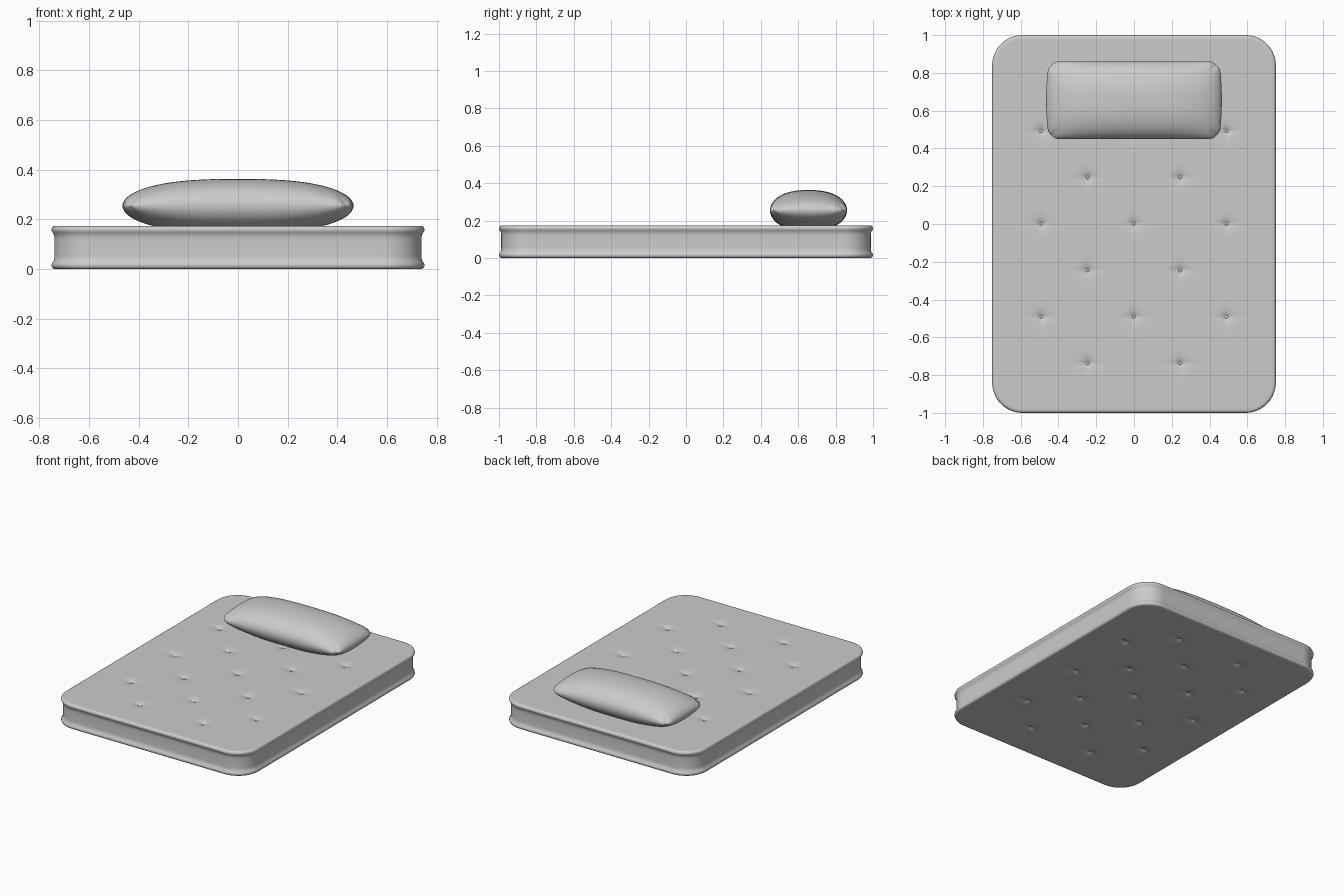
import bpy, bmesh, math
from math import exp, sin, pi

if "Cube" in bpy.data.objects:
    bpy.data.objects.remove(bpy.data.objects["Cube"])


def squash(x, y, hx, hy, r):
    """Round the corners of a rectangle; returns position and outward normal."""
    cx = max(-(hx - r), min(hx - r, x))
    cy = max(-(hy - r), min(hy - r, y))
    dx, dy = x - cx, y - cy
    n = math.hypot(dx, dy)
    if n < 1e-9:
        return x, y, 0, 0
    m = max(abs(dx), abs(dy)) / n
    return cx + dx * m, cy + dy * m, dx / n, dy / n


def shell(name, nx, ny, top, bottom, rings):
    """Top grid and bottom grid joined by rings around the border."""
    bm = bmesh.new()
    grids = []
    for fn in (top, bottom):
        grids.append([[bm.verts.new(fn(2 * i / nx - 1, 2 * j / ny - 1))
                       for j in range(ny + 1)] for i in range(nx + 1)])
    for g in grids:
        for i in range(nx):
            for j in range(ny):
                bm.faces.new((g[i][j], g[i + 1][j], g[i + 1][j + 1], g[i][j + 1]))
    border = ([(i, 0) for i in range(nx)] + [(nx, j) for j in range(ny)]
              + [(i, ny) for i in range(nx, 0, -1)] + [(0, j) for j in range(ny, 0, -1)])
    loops = [[grids[0][i][j] for i, j in border]]
    for fn in rings:
        loops.append([bm.verts.new(fn(2 * i / nx - 1, 2 * j / ny - 1)) for i, j in border])
    loops.append([grids[1][i][j] for i, j in border])
    n = len(border)
    for a, b in zip(loops, loops[1:]):
        for k in range(n):
            bm.faces.new((a[k], a[(k + 1) % n], b[(k + 1) % n], b[k]))
    bmesh.ops.remove_doubles(bm, verts=bm.verts, dist=1e-5)
    bmesh.ops.recalc_face_normals(bm, faces=bm.faces)
    me = bpy.data.meshes.new(name)
    bm.to_mesh(me)
    bm.free()
    for p in me.polygons:
        p.use_smooth = True
    ob = bpy.data.objects.new(name, me)
    bpy.context.collection.objects.link(ob)
    return ob


# Mattress: tufted on both faces, with a rolled rim at top and bottom
HX, HY, R, TOP = 0.735, 0.984, 0.145, 0.174
tufts = [(0.245 * i, 0.246 * j) for j in range(-3, 4) for i in range(-2, 3)
         if (i + j) % 2 == 0]


def dent(x, y):
    d = 0
    for tx, ty in tufts:
        u, v = abs(x - tx), abs(y - ty)
        if u < 0.16 and v < 0.16:
            d += 0.010 * exp(-math.hypot(u, v) / 0.02)
            d += 0.006 * exp(-v / 0.012) * max(0, 1 - u / 0.14) ** 2
            d += 0.006 * exp(-u / 0.012) * max(0, 1 - v / 0.10) ** 2
    return d


def face(z, s):
    def fn(u, v):
        x, y = squash(u * HX, v * HY, HX, HY, R)[:2]
        return x, y, z + s * dent(x, y)
    return fn


def ring(off, z):
    def fn(u, v):
        x, y, nx, ny = squash(u * HX, v * HY, HX, HY, R)
        return x + nx * off, y + ny * off, z
    return fn


half = [(0.006, 0.173), (0.012, 0.169), (0.016, 0.161), (0.015, 0.153),
        (0.010, 0.145), (0.005, 0.137), (0.004, 0.120)]
profile = half + [(o, TOP - z) for o, z in reversed(half)]
shell("mattress", 120, 160, face(TOP, -1), face(0, 1), [ring(o, z) for o, z in profile])

# Tuft buttons on both faces
bm = bmesh.new()
for tx, ty in tufts:
    for z in (0.156, TOP - 0.156):
        geo = bmesh.ops.create_uvsphere(bm, u_segments=8, v_segments=6, radius=0.012)
        bmesh.ops.scale(bm, vec=(1, 1, 0.5), verts=geo["verts"])
        bmesh.ops.translate(bm, vec=(tx, ty, z), verts=geo["verts"])
me = bpy.data.meshes.new("tuft_buttons")
bm.to_mesh(me)
bm.free()
for p in me.polygons:
    p.use_smooth = True
bpy.context.collection.objects.link(bpy.data.objects.new("tuft_buttons", me))

# Pillow: puffed cushion with a flattened underside
PX, PY, PZ = 0.465, 0.206, 0.255


def puff(height):
    def fn(a, b):
        u, v = sin(a * pi / 2), sin(b * pi / 2)
        x, y = squash(u * PX, v * PY, PX, PY, 0.06)[:2]
        h = math.sqrt(max(0, 1 - abs(u) ** 2.6) * max(0, 1 - abs(v) ** 2.4))
        return x * (1 - 0.03 * v * v), y + 0.655, max(0.171, PZ + height * h)
    return fn


shell("pillow", 48, 32, puff(0.108), puff(-0.11), [])
